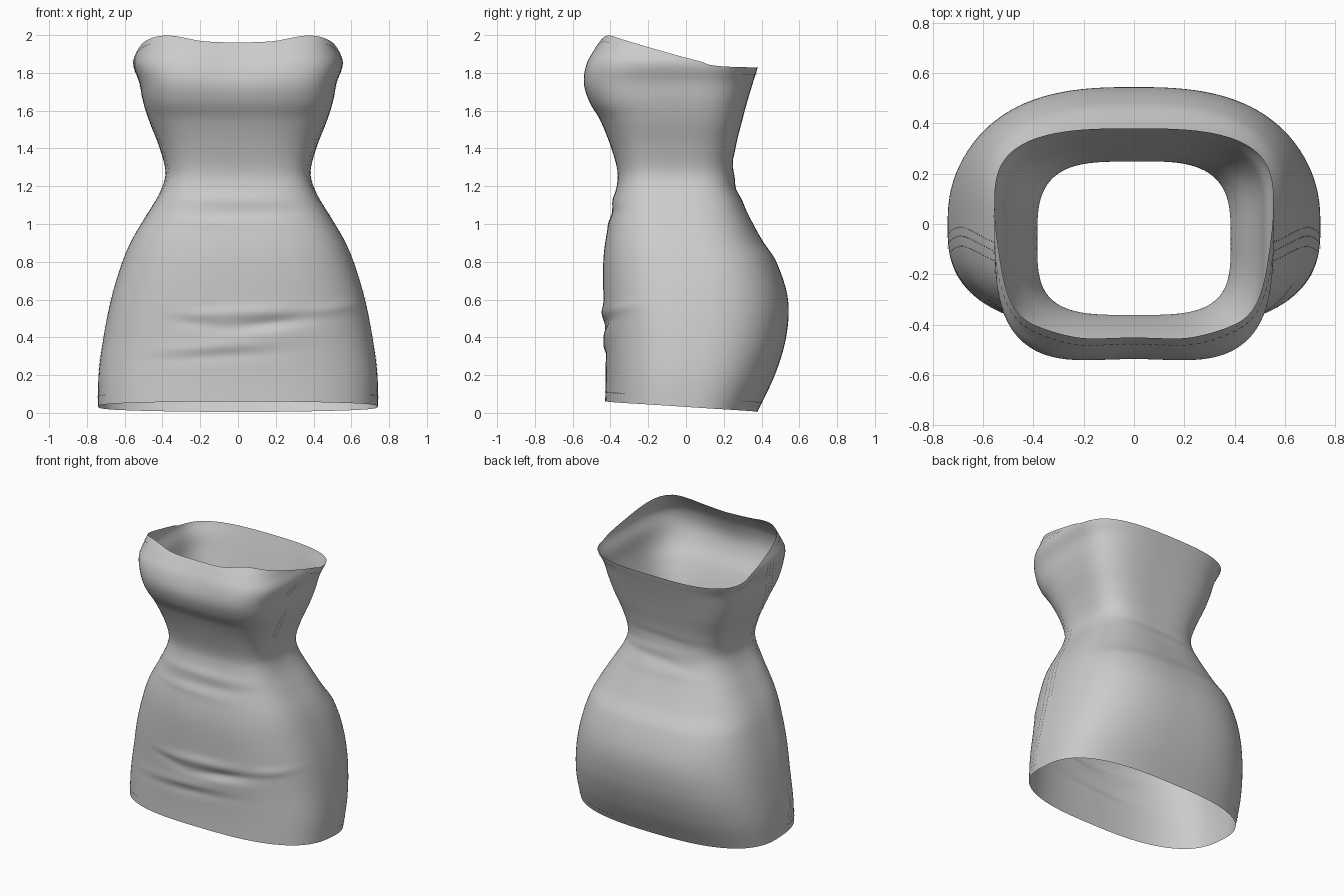
import bpy, bmesh
from math import sin, cos, pi, exp, atan2, degrees
from mathutils import Vector

if "Cube" in bpy.data.objects:
    bpy.data.objects.remove(bpy.data.objects["Cube"])

# Body profile: z, half width, front y, back y, widest y, front squareness, back squareness
PROFILE = [
    (0.00, .740, -.430, .375, -.02, 2.6, 2.7),
    (0.20, .738, -.425, .470, -.01, 2.6, 2.7),
    (0.40, .712, -.430, .530, 0.00, 2.6, 2.7),
    (0.60, .672, -.437, .540, 0.00, 2.7, 2.7),
    (0.80, .612, -.438, .478, 0.00, 2.8, 2.8),
    (0.92, .560, -.425, .400, -.02, 2.9, 2.8),
    (1.05, .482, -.398, .330, -.04, 3.1, 3.0),
    (1.17, .412, -.372, .275, -.06, 3.4, 3.2),
    (1.27, .384, -.362, .250, -.06, 3.6, 3.3),
    (1.40, .414, -.395, .262, -.05, 3.5, 3.4),
    (1.55, .472, -.455, .298, -.02, 3.7, 3.4),
    (1.65, .503, -.515, .325, 0.00, 4.0, 3.3),
    (1.75, .523, -.547, .355, 0.04, 4.2, 3.1),
    (1.85, .555, -.535, .385, 0.09, 4.1, 3.0),
    (1.93, .530, -.490, .395, 0.06, 4.2, 3.0),
    (2.00, .500, -.437, .400, 0.00, 4.6, 3.0),
]
# Neckline height against the angle from the front centre
NECK = [(0, 1.96), (20, 1.968), (38, 1.998), (50, 1.98), (68, 1.925),
        (82, 1.88), (97, 1.843), (135, 1.83), (180, 1.83)]
# Side seam: z against y
SEAM = [(0.1, -.10), (0.35, -.06), (0.6, -.05), (0.9, -.10), (1.2, -.19),
        (1.3, -.21), (1.6, -.215), (1.75, -.18), (1.9, -.13)]
# Cloth folds: x, z, x spread, z spread, depth, tilt
FRONT_FOLDS = [(.0, .53, .3, .035, .012, .05), (.18, .475, .2, .03, -.015, .12),
               (-.25, .48, .15, .03, -.007, -.15), (.1, .41, .3, .04, .006, .06),
               (-.1, .35, .3, .03, .008, .06), (-.1, .30, .3, .03, -.006, .06),
               (.55, .56, .15, .03, .012, .15), (-.05, 1.13, .4, .035, .009, 0),
               (.1, 1.06, .35, .03, -.005, .04), (-.15, 1.01, .3, .03, .005, -.04)]
BACK_FOLDS = [(0, 1.34, .35, .03, -.004, .04), (0, 1.25, .35, .03, .005, -.03),
              (.05, 1.19, .3, .025, -.005, .05), (0, 1.12, .4, .03, .004, 0)]


def smooth_lookup(rows, t, col=1):
    """Cubic interpolation through the rows of a table."""
    n = len(rows)
    t = min(max(t, rows[0][0]), rows[-1][0])
    i = 0
    while i < n - 2 and t > rows[i + 1][0]:
        i += 1

    def slope(k):
        a, b = rows[max(k - 1, 0)], rows[min(k + 1, n - 1)]
        return (b[col] - a[col]) / (b[0] - a[0])
    h = rows[i + 1][0] - rows[i][0]
    u = (t - rows[i][0]) / h
    return ((2*u**3 - 3*u*u + 1) * rows[i][col] + (u**3 - 2*u*u + u) * h * slope(i)
            + (3*u*u - 2*u**3) * rows[i+1][col] + (u**3 - u*u) * h * slope(i+1))


def surface(ang, z):
    """Point of the dress; ang is 0 at the front, pi/2 at +x, pi at the back."""
    a, yf, yb, yc, nf, nb = (smooth_lookup(PROFILE, z, k) for k in range(1, 7))
    s, c = sin(ang), -cos(ang)
    n, depth = (nf, yc - yf) if c < 0 else (nb, yb - yc)
    r = (abs(s)**n + abs(c)**n) ** (-1 / n)
    x, y = a * r * s, yc + depth * r * c
    # slight hollow between the bust cups
    if c < 0:
        y += .022 * exp(-(x / .2)**2 - ((z - 1.88) / .15)**2)
    for fx, fz, wx, wz, d, tilt in (FRONT_FOLDS if c < 0 else BACK_FOLDS):
        dz = z - fz - tilt * (x - fx)
        g = d * abs(c) * exp(-((x - fx) / wx)**2 - (dz / wz)**2)
        y += g if c > 0 else -g
    return Vector((x, y, z))


def neck_z(ang):
    d = abs(degrees(ang)) % 360
    return smooth_lookup(NECK, min(d, 360 - d))


def hem_z(ang):
    return .033 + .028 * cos(ang)


def seam_angle(z, offset):
    """Angle at which the surface has the y of the seam line."""
    y = smooth_lookup(SEAM, z) + offset
    yf, yb, yc, nf, nb = (smooth_lookup(PROFILE, z, k) for k in range(2, 7))
    n, depth = (nf, yc - yf) if y < yc else (nb, yb - yc)
    v = (y - yc) / depth
    return atan2((1 - abs(v)**n) ** (1 / n), -v)


def make_object(name, bm):
    me = bpy.data.meshes.new(name)
    bm.to_mesh(me)
    bm.free()
    ob = bpy.data.objects.new(name, me)
    bpy.context.collection.objects.link(ob)
    for p in me.polygons:
        p.use_smooth = True
    return ob


# Dress body: open tube between hem and neckline
COLS, ROWS = 144, 130
bm = bmesh.new()
grid = []
for j in range(ROWS + 1):
    row = []
    for i in range(COLS):
        ang = 2 * pi * i / COLS
        lo, hi = hem_z(ang), neck_z(ang)
        row.append(bm.verts.new(surface(ang, lo + (hi - lo) * j / ROWS)))
    grid.append(row)
for j in range(ROWS):
    for i in range(COLS):
        k = (i + 1) % COLS
        bm.faces.new((grid[j][i], grid[j][k], grid[j+1][k], grid[j+1][i]))
make_object("dress_body", bm)


def stitch_row(bm, path, count, width=.005):
    """Short flat stitches along path(t) -> (angle, z), just above the cloth."""
    for i in range(count):
        ends = []
        for t in ((i + .2) / count, (i + .75) / count):
            ang, z = path(t)
            p = surface(ang, z)
            nrm = (surface(ang + .01, z) - surface(ang - .01, z)).cross(
                surface(ang, z + .005) - surface(ang, z - .005)).normalized()
            ends.append((p + nrm * .004, nrm))
        side = (ends[1][0] - ends[0][0]).cross(ends[0][1]).normalized() * width / 2
        (p, _), (q, _) = ends
        bm.faces.new([bm.verts.new(v) for v in (p - side, p + side, q + side, q - side)])


# Stitching down both side seams
bm = bmesh.new()
for sign in (1, -1):
    for off in (-.04, 0, .035):
        def seam_path(t, off=off, sign=sign):
            z = .11 + 1.77 * t
            return sign * seam_angle(z, off), z
        stitch_row(bm, seam_path, 80)
make_object("side_seam_stitches", bm)

# Stitching round hem and neckline
for name, edge, gap in (("hem_stitches", hem_z, .05), ("neckline_stitches", neck_z, -.035)):
    bm = bmesh.new()
    stitch_row(bm, lambda t: (2 * pi * t, edge(2 * pi * t) + gap), 130)
    make_object(name, bm)
